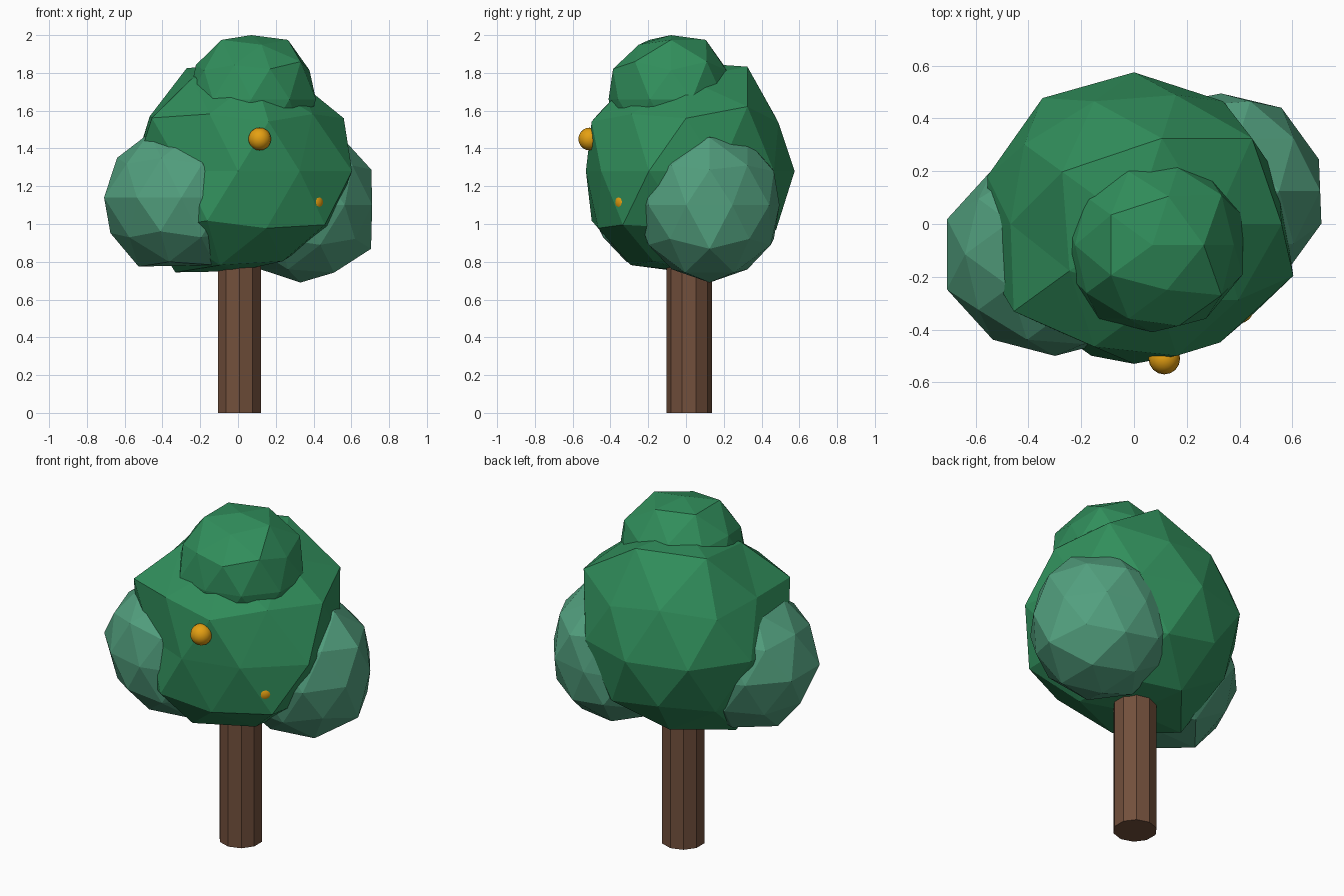
import bpy
from mathutils import Vector


def material(name, rgb):
    m = bpy.data.materials.new(name)
    m.diffuse_color = (*rgb, 1)
    return m


GREEN = material("leaf_green", (0.03, 0.27, 0.105))
PALE = material("pale_leaf_green", (0.085, 0.35, 0.21))
BARK = material("bark_brown", (0.17, 0.08, 0.045))
GOLD = material("fruit_gold", (0.78, 0.35, 0.006))


def finish(name, mat):
    ob = bpy.context.object
    ob.name = name
    ob.data.materials.append(mat)
    return ob


def leaf_clump(name, centre, radius, mat, tweaks):
    """Faceted ball; each tweak (direction, radius) pulls the nearest vertex in or out."""
    bpy.ops.mesh.primitive_ico_sphere_add(subdivisions=2, radius=1, location=centre)
    ob = finish(name, mat)
    verts = ob.data.vertices
    dirs = [v.co.normalized() for v in verts]
    for v, d in zip(verts, dirs):
        v.co = d * radius
    for x, y, z, r in tweaks:
        want = Vector((x, y, z)).normalized()
        i = max(range(len(dirs)), key=lambda k: dirs[k].dot(want))
        verts[i].co = dirs[i] * r
    return ob


# trunk
bpy.ops.mesh.primitive_cylinder_add(vertices=10, radius=0.12, depth=0.95,
                                    location=(0.007, 0.017, 0.475))
finish("trunk", BARK)

# main crown
leaf_clump("main_crown", (0, 0, 1.28), 0.575, GREEN, [
    (-.59, .81, 0, .59), (-.95, .31, 0, .585), (.95, -.31, 0, .635),
    (.59, -.81, 0, .555), (0, -1, 0, .53), (-.59, -.81, 0, .50),
    (-.28, -.85, -.45, .587), (.89, 0, .45, .626), (-.72, -.53, .45, .63),
    (.28, -.85, .45, .587), (.72, -.53, -.45, .635), (.16, .5, .85, .65),
    (-.43, .31, .85, .64), (.69, .5, .53, .65), (-.85, 0, .53, .55),
    (0, 0, -1, .53), (-.53, 0, -.85, .63), (-.16, -.5, -.85, .585),
    (.26, .81, -.53, .59), (.43, -.31, -.85, .56), (.43, .31, -.85, .56)])

# side crowns
leaf_clump("left_crown", (-0.30, -0.115, 1.14), 0.40, PALE, [
    (-.95, .31, 0, .43), (-.95, -.31, 0, .43), (0, -1, 0, .385),
    (-.53, 0, -.85, .43), (0, 0, -1, .36), (-.89, 0, -.45, .42),
    (.43, -.31, -.85, .42)])
leaf_clump("right_crown", (0.33, 0.125, 1.10), 0.40, PALE, [
    (0, 1, 0, .37), (.59, .81, 0, .39), (.95, .31, 0, .39),
    (.89, 0, .45, .42), (.85, 0, -.53, .44), (.43, .31, -.85, .42),
    (.43, -.31, -.85, .42), (0, 0, -1, .41), (.53, 0, .85, .42)])

# top crown
leaf_clump("top_crown", (0.07, -0.08, 1.66), 0.345, GREEN, [
    (0, 0, 1, .34), (.53, 0, .85, .37), (-.43, .31, .85, .37),
    (-.43, -.31, .85, .37), (.69, .5, .53, .38), (.69, -.5, .53, .38),
    (.16, .5, .85, .37), (.16, -.5, .85, .34), (.28, -.85, .45, .36),
    (0, -1, 0, .33), (.95, .31, 0, .36), (.95, -.31, 0, .36)])

# fruits
for name, pos in (("upper_fruit", (0.115, -0.51, 1.45)),
                  ("lower_fruit", (0.395, -0.318, 1.115))):
    bpy.ops.mesh.primitive_uv_sphere_add(segments=16, ring_count=10, radius=0.06,
                                         location=pos)
    finish(name, GOLD)
    bpy.ops.object.shade_smooth()
